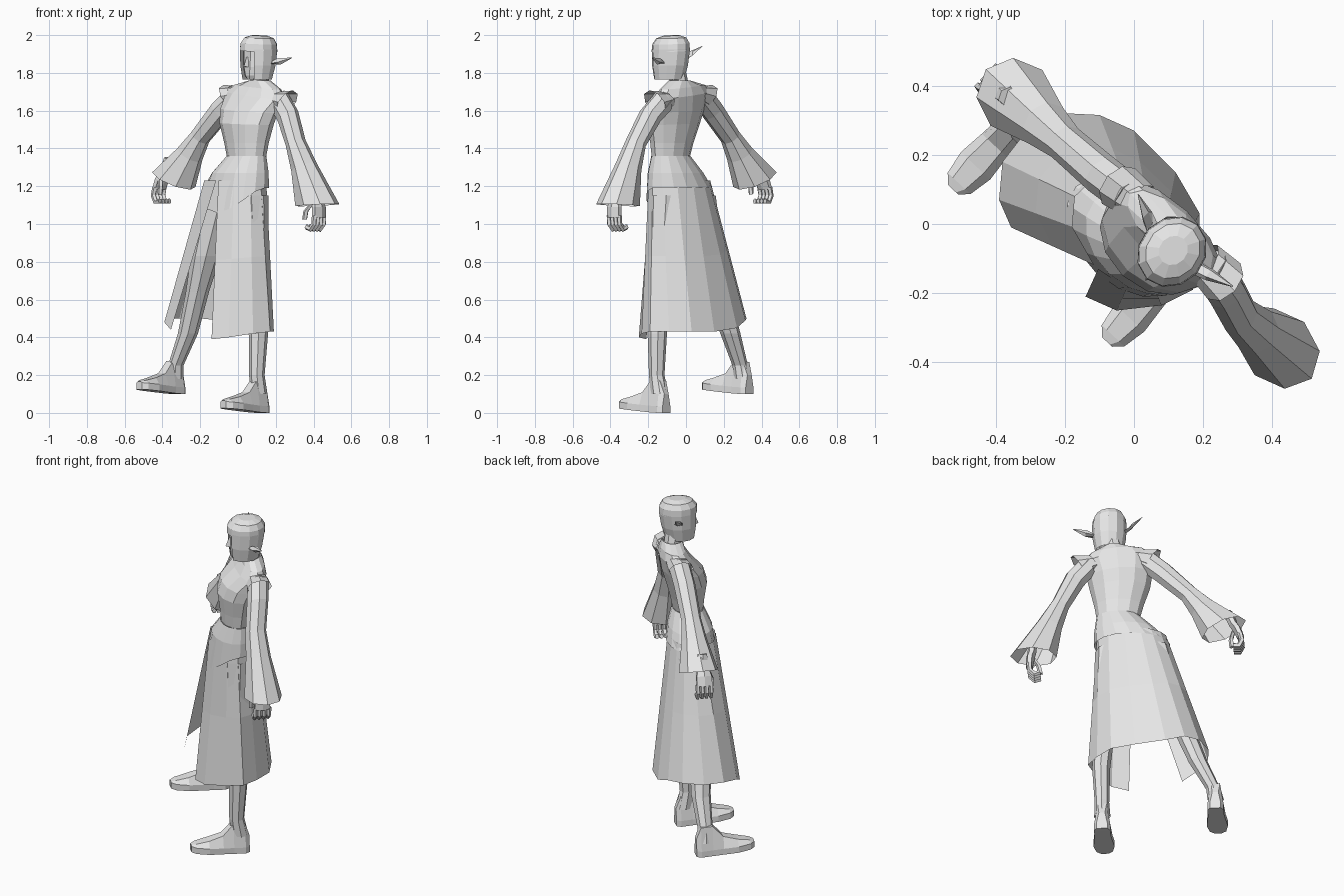
import bpy, bmesh
from math import cos, sin, radians, pi
from mathutils import Vector, Matrix

cube = bpy.data.objects.get("Cube")
if cube:
    bpy.data.objects.remove(cube, do_unlink=True)

grey = bpy.data.materials.new("light_grey")
grey.use_nodes = True
GREY = (0.8, 0.8, 0.8, 1)
grey.diffuse_color = GREY
grey.node_tree.nodes["Principled BSDF"].inputs["Base Color"].default_value = GREY

# The figure is turned: local +x is its left, local -y is its forward
TURN = Matrix.Rotation(radians(-43), 3, 'Z')


def place(origin, x, y, z=0):
    return Vector(origin) + TURN @ Vector((x, y, z))


def ring(c, a, b, tilt=0, n=8, arc=None):
    """Ellipse around c, tilted sideways; arc gives an open span in degrees."""
    lean = Matrix.Rotation(radians(tilt), 3, 'Y')
    if arc:
        angles = [radians(arc[0] + (arc[1] - arc[0]) * i / (n - 1)) for i in range(n)]
    else:
        angles = [2 * pi * i / n for i in range(n)]
    return [Vector(c) + TURN @ (lean @ Vector((a * cos(t), b * sin(t), 0))) for t in angles]


def loft(name, rings, closed=True, cap_start=False, cap_end=False):
    bm = bmesh.new()
    rows = [[bm.verts.new(p) for p in r] for r in rings]
    n = len(rows[0])
    for lower, upper in zip(rows, rows[1:]):
        for i in range(n if closed else n - 1):
            j = (i + 1) % n
            bm.faces.new((lower[i], lower[j], upper[j], upper[i]))
    if cap_start:
        bm.faces.new(rows[0])
    if cap_end:
        bm.faces.new(rows[-1])
    bmesh.ops.recalc_face_normals(bm, faces=bm.faces)
    mesh = bpy.data.meshes.new(name)
    bm.to_mesh(mesh)
    bm.free()
    mesh.materials.append(grey)
    obj = bpy.data.objects.new(name, mesh)
    bpy.context.collection.objects.link(obj)
    return obj


# Torso from waist to collar
loft("tunic_top", [
    ring((.045, -.08, 1.36), .12, .085, 0, 12),
    ring((.045, -.075, 1.43), .135, .095, 0, 12),
    ring((.045, -.065, 1.53), .165, .115, 2, 12),
    ring((.06, -.05, 1.60), .18, .115, 4, 12),
    ring((.095, -.025, 1.68), .205, .085, 6, 12),
    ring((.105, -.02, 1.725), .16, .065, 5, 12),
    ring((.115, -.035, 1.76), .06, .055, 0, 12)])

# Flared lower tunic, dipping to a point at the front
WAIST, HIP = (.045, -.08, 1.36), (-.015, -.035, 1.19)
lower = ring(HIP, .21, .142, 0, 16)
for i, p in enumerate(lower):
    p.z -= .13 * max(0, -sin(2 * pi * i / 16)) ** 2
loft("tunic_skirt", [ring(WAIST, .122, .087, 0, 16),
                     ring((.012, -.055, 1.27), .175, .122, 0, 16), lower])

# Long skirt, split open over the right leg
hem = [(-.14, -.21, .39), (-.05, -.25, .40), (.08, -.235, .42), (.17, -.19, .43),
       (.19, -.09, .43), (.19, .03, .43), (.12, .15, .43), (.0, .27, .45),
       (-.1, .315, .49), (-.2, .32, .5), (-.31, .27, .5), (-.38, .18, .5),
       (-.39, .07, .48), (-.355, -.01, .44)]
spread = (-90, -60, -30, -5, 20, 50, 80, 105, 125, 145, 165, 190, 225, 265)
top = [place((-.015, -.035, 1.23), .195 * cos(radians(t)), .13 * sin(radians(t)))
       for t in spread]
loft("long_skirt", [top, [p.lerp(Vector(h), .5) for p, h in zip(top, hem)],
                    [Vector(h) for h in hem]], closed=False)

# Legs
for side, path in {
    "left": [(.07, -.11, 1.15, .09), (.085, -.13, .8, .075), (.095, -.14, .62, .056),
             (.108, -.152, .42, .05), (.1, -.155, .2, .04), (.11, -.14, .1, .045)],
    "right": [(-.09, .06, 1.15, .095), (-.17, .12, .83, .078), (-.215, .17, .64, .06),
              (-.265, .235, .42, .052), (-.33, .287, .25, .04), (-.335, .3, .18, .045)],
}.items():
    loft(side + "_leg", [ring((x, y, z), r, r * 1.05) for x, y, z, r in path])

# Feet: sections from heel to toe, as forward distance, half width, top height
for side, ankle in {"left": (.11, -.14, 0), "right": (-.335, .3, .1)}.items():
    sections = []
    for d, w, h in [(-.05, .03, .10), (-.025, .045, .17), (.04, .045, .17),
                    (.10, .05, .10), (.18, .058, .07), (.25, .045, .05), (.275, .02, .04)]:
        rise = .025 * max(0, d) / .275
        sole = .035
        sections.append([place(ankle, x, -d, z + rise) for x, z in [
            (-w, 0), (w, 0), (w, sole), (w * .55, h), (-w * .55, h), (-w, sole)]])
    loft(side + "_foot", sections, cap_start=True, cap_end=True)

# Sleeves with wide open cuffs
sleeves = {
    "left": [((.22, -.12, 1.65), .065, .06, -60), ((.265, -.19, 1.57), .062, .06, -40),
             ((.305, -.265, 1.43), .052, .058, -30), ((.35, -.305, 1.30), .072, .07, -22),
             ((.42, -.36, 1.10), .128, .105, -3)],
    "right": [((-.01, .08, 1.68), .065, .06, 60), ((-.09, .14, 1.60), .062, .06, 48),
              ((-.2, .235, 1.46), .054, .056, 42), ((-.255, .285, 1.37), .075, .072, 35),
              ((-.34, .365, 1.235), .132, .11, 24)]}
for side, path in sleeves.items():
    loft(side + "_sleeve", [ring(c, a, b, t) for c, a, b, t in path], cap_start=True)

# Pointed shoulder caps
for side, inner, outer, tilt in [
        ("left", (.2, -.105, 1.66), (.26, -.165, 1.645), -55),
        ("right", (.015, .065, 1.69), (-.045, .11, 1.675), 55)]:
    loft(side + "_shoulder_cap", [ring(inner, .05, .06, tilt), ring(outer, .075, .07, tilt)])

# Hands: palm, curled fingers and thumb; s points away from the body
for side, wrist, s, lean in [("left", (.42, -.365, 1.15), 1, 0),
                             ("right", (-.375, .385, 1.29), -1, 18)]:
    tip = Matrix.Rotation(radians(lean), 3, 'Y')

    def spot(x, y, z):
        return place(wrist, *(tip @ Vector((s * x, y, z))))

    loft(side + "_palm", [ring(spot(x, -.005, z), a, b, lean, 6) for x, z, a, b in [
        (0, .06, .026, .03), (.005, -.02, .024, .035), (.015, -.06, .024, .048),
        (.018, -.115, .02, .05)]], cap_start=True, cap_end=True)
    for k in range(4):
        y = -.042 + .025 * k
        curl = [(.018, -.105, 0), (.015, -.15, 30), (-.012, -.178, 70), (-.04, -.165, 110)]
        loft("%s_finger_%d" % (side, k + 1),
             [ring(spot(x, y, z), .015, .0125, lean + s * t, 5) for x, z, t in curl],
             cap_end=True)
    loft(side + "_thumb", [ring(spot(x, y, z), .014, .014, lean, 5) for x, y, z in [
        (0, -.035, -.04), (-.03, -.055, -.08), (-.04, -.055, -.125)]], cap_end=True)

# Neck and head
loft("neck", [ring((.115, -.03, 1.72), .05, .048), ring((.115, -.05, 1.82), .045, .048)])
HEAD = (.11, -.08, 0)
loft("head", [ring(place(HEAD, 0, y, z), a, b, 0, 10) for y, z, a, b in [
    (-.05, 1.765, .025, .03), (-.035, 1.785, .048, .055), (-.02, 1.83, .066, .075),
    (-.01, 1.88, .074, .083), (-.01, 1.93, .074, .085), (0, 1.97, .06, .065)]],
    cap_start=True, cap_end=True)
loft("nose", [[place(HEAD, x, y, z) for x, y, z in row] for row in [
    [(-.013, -.088, 1.83), (0, -.115, 1.835), (.013, -.088, 1.83)],
    [(-.006, -.088, 1.885), (0, -.096, 1.885), (.006, -.088, 1.885)]]],
    cap_start=True, cap_end=True)

# Hair: crown plus a bob that is open at the face
loft("hair_crown", [ring(place(HEAD, 0, y, z), a, b, 3, 12) for y, z, a, b in [
    (0, 1.915, .095, .108), (0, 1.955, .092, .106), (.003, 1.985, .075, .085),
    (.005, 1.998, .04, .045)]], cap_end=True)
loft("hair_bob", [ring(place(HEAD, 0, y, z), a, b, 0, 11, (-58, 238)) for y, z, a, b in [
    (-.012, 1.765, .078, .082), (-.006, 1.84, .092, .1), (0, 1.925, .096, .108)]],
    closed=False)

# Long pointed ears
for side, root, point in [("left", (.175, -.125, 1.85), (.285, -.18, 1.88)),
                          ("right", (.055, -.02, 1.87), (.012, .085, 1.94))]:
    root, point = Vector(root), Vector(point)
    mid = root.lerp(point, .4)
    loft(side + "_ear", [ring(root, .012, .022, 0, 5), ring(mid, .02, .02, 70, 5),
                         ring(point, .002, .002, 70, 5)], cap_end=True)
